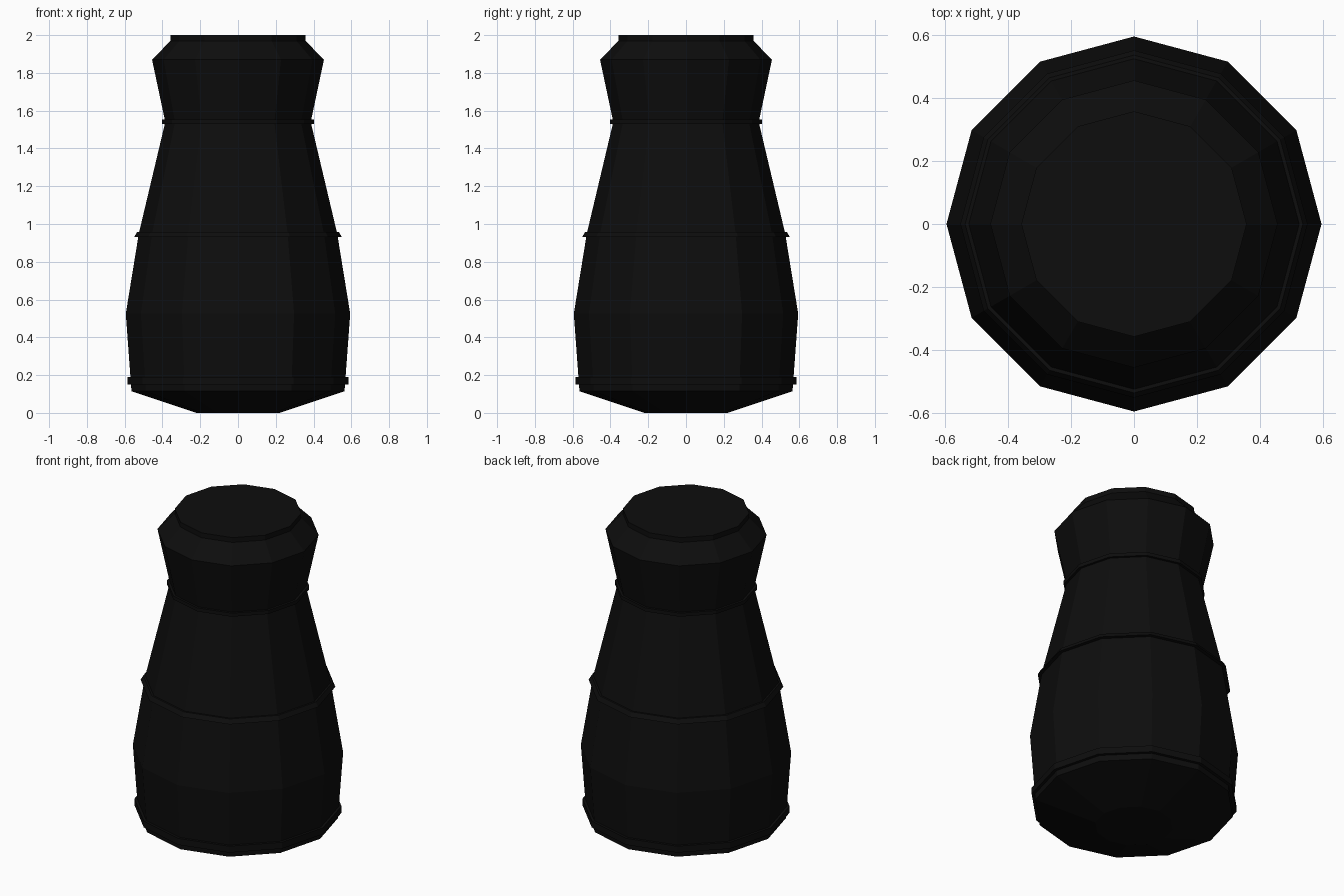
import bpy
import bmesh
import math

cube = bpy.data.objects.get("Cube")
if cube:
    bpy.data.objects.remove(cube, do_unlink=True)

SIDES = 12

black = bpy.data.materials.new("black")
black.use_nodes = True
colour = (0.004, 0.004, 0.004, 1)
black.diffuse_color = colour
black.node_tree.nodes["Principled BSDF"].inputs["Base Color"].default_value = colour


def lathe(name, profile, closed=False):
    """Turn a (radius, height) profile into a flat-faced twelve-sided part."""
    bm = bmesh.new()
    rings = []
    for r, z in profile:
        rings.append([bm.verts.new((r * math.cos(2 * math.pi * i / SIDES),
                                    r * math.sin(2 * math.pi * i / SIDES), z))
                      for i in range(SIDES)])
    pairs = list(zip(rings, rings[1:]))
    if closed:
        pairs.append((rings[-1], rings[0]))
    else:
        bm.faces.new(rings[0][::-1])
        bm.faces.new(rings[-1])
    for low, high in pairs:
        for i in range(SIDES):
            j = (i + 1) % SIDES
            bm.faces.new((low[i], low[j], high[j], high[i]))
    bmesh.ops.recalc_face_normals(bm, faces=bm.faces)
    mesh = bpy.data.meshes.new(name)
    bm.to_mesh(mesh)
    bm.free()
    mesh.materials.append(black)
    obj = bpy.data.objects.new(name, mesh)
    bpy.context.collection.objects.link(obj)
    return obj


# Body: tapered foot, swelling belly, narrow neck, flared head and raised cap
lathe("body", [(0.22, 0), (0.564, 0.115), (0.594, 0.525), (0.525, 0.95),
               (0.385, 1.54), (0.455, 1.87), (0.357, 1.97), (0.357, 2.0)])

# Raised bands around the foot, waist and neck
lathe("foot_band", [(0.55, 0.15), (0.585, 0.15), (0.585, 0.19), (0.55, 0.19)], True)
lathe("waist_band", [(0.51, 0.93), (0.55, 0.93), (0.535, 0.957), (0.51, 0.957)], True)
lathe("neck_band", [(0.37, 1.53), (0.402, 1.53), (0.402, 1.552), (0.37, 1.552)], True)
